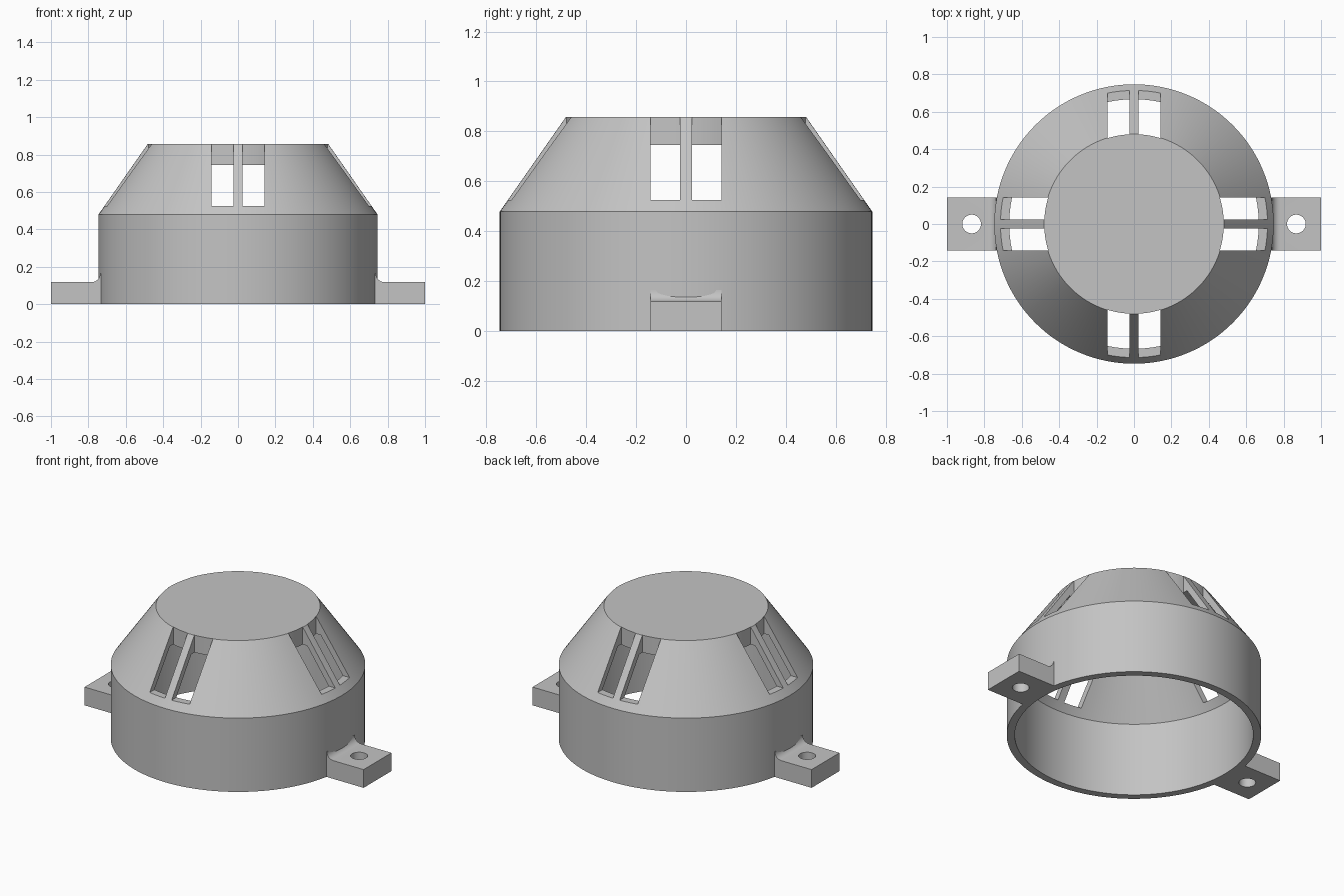
import bpy, bmesh, math
from mathutils import Matrix, Vector

if "Cube" in bpy.data.objects:
    bpy.data.objects.remove(bpy.data.objects["Cube"], do_unlink=True)

SEGMENTS = 128
grey = bpy.data.materials.new("plain grey")
grey.use_nodes = True
colour = (0.55, 0.55, 0.55, 1)
grey.diffuse_color = colour
grey.node_tree.nodes["Principled BSDF"].inputs["Base Color"].default_value = colour


def make_object(name, bm):
    bmesh.ops.recalc_face_normals(bm, faces=bm.faces)
    mesh = bpy.data.meshes.new(name)
    bm.to_mesh(mesh)
    bm.free()
    mesh.materials.append(grey)
    obj = bpy.data.objects.new(name, mesh)
    bpy.context.collection.objects.link(obj)
    return obj


def revolve(name, profile):
    """Spin an (r, z) profile around the z axis."""
    bm = bmesh.new()
    verts = [bm.verts.new((r, 0, z)) for r, z in profile]
    edges = [bm.edges.new(pair) for pair in zip(verts, verts[1:])]
    bmesh.ops.spin(bm, geom=verts + edges, axis=(0, 0, 1), cent=(0, 0, 0),
                   angle=math.tau, steps=SEGMENTS, use_duplicate=False)
    bmesh.ops.remove_doubles(bm, verts=bm.verts, dist=0.0001)
    return make_object(name, bm)


def prism(name, points, direction, matrix=Matrix()):
    """Extrude a flat outline along a direction, then place it."""
    bm = bmesh.new()
    face = bm.faces.new([bm.verts.new(p) for p in points])
    grown = bmesh.ops.extrude_face_region(bm, geom=[face])["geom"]
    bmesh.ops.translate(bm, vec=Vector(direction),
                        verts=[v for v in grown if isinstance(v, bmesh.types.BMVert)])
    bm.transform(matrix)
    return make_object(name, bm)


def cut(obj, cutter):
    cutter.hide_render = True
    mod = obj.modifiers.new("cut", "BOOLEAN")
    mod.operation, mod.solver, mod.object = "DIFFERENCE", "EXACT", cutter
    bpy.context.view_layer.objects.active = obj
    bpy.ops.object.modifier_apply(modifier=mod.name)
    bpy.data.objects.remove(cutter, do_unlink=True)


def smooth(obj):
    bpy.ops.object.select_all(action="DESELECT")
    obj.select_set(True)
    bpy.context.view_layer.objects.active = obj
    bpy.ops.object.shade_smooth_by_angle(angle=math.radians(25))


# Hollow housing: straight wall, tapered shoulder, thick flat lid, open below
housing = revolve("housing", [(0, 0.857), (0.482, 0.857), (0.747, 0.478), (0.747, 0),
                              (0.7, 0), (0.7, 0.478), (0.513, 0.745), (0, 0.745)])

# Paired vents on four sides, with a rib left between each pair
RIM, RIB, EDGE, SILL = 0.48, 0.024, 0.143, 0.525
for quarter in range(4):
    turn = Matrix.Rotation(quarter * math.pi / 2, 4, "Z")
    for side in (-1, 1):
        outline = []
        for i in range(9):
            x = RIB + (EDGE - RIB) * i / 8
            outline.append((side * x, -math.sqrt(RIM ** 2 - x ** 2), SILL))
        outline += [(side * EDGE, -0.9, SILL), (side * RIB, -0.9, SILL)]
        cut(housing, prism("vent_cutter", outline, (0, 0, 0.5), turn))
smooth(housing)

# Mounting tabs with a fillet against the wall and a screw hole
WIDTH, HEIGHT, FILLET = 0.285, 0.118, 0.045
for name, side in (("left_tab", 1), ("right_tab", -1)):
    outline = [(0.715, 0), (1, 0), (1, HEIGHT)]
    for i in range(9):
        a = i / 8 * math.pi / 2
        outline.append((0.782 - FILLET * math.sin(a), HEIGHT + FILLET * (1 - math.cos(a))))
    outline.append((0.715, HEIGHT + FILLET))
    tab = prism(name, [(side * x, -WIDTH / 2, z) for x, z in outline], (0, WIDTH, 0))
    ring = [(side * 0.868 + 0.05 * math.cos(i * math.tau / 48),
             0.05 * math.sin(i * math.tau / 48), -0.1) for i in range(48)]
    cut(tab, prism("hole_cutter", ring, (0, 0, 0.4)))
    smooth(tab)
